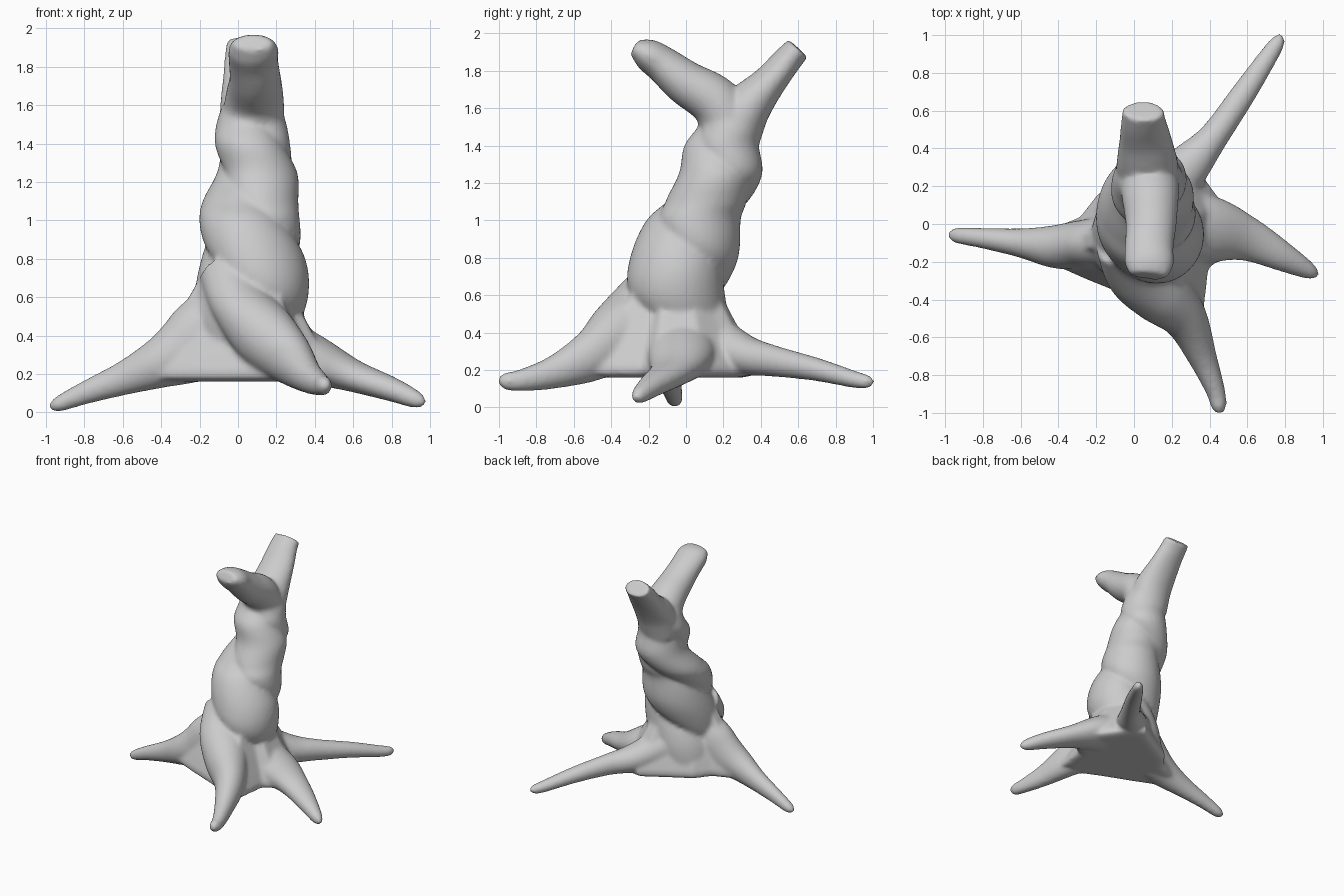
import bpy, bmesh, math
from mathutils import Vector

bm = bmesh.new()


def catmull(rows, steps=6):
    """Smoothly interpolate rows of numbers."""
    out = []
    n = len(rows)
    for i in range(n - 1):
        p0, p1, p2, p3 = rows[max(i - 1, 0)], rows[i], rows[i + 1], rows[min(i + 2, n - 1)]
        for k in range(steps):
            t = k / steps
            out.append([0.5 * (2 * b + (c - a) * t + (2 * a - 5 * b + 4 * c - d) * t * t
                               + (3 * b - a - 3 * c + d) * t ** 3)
                        for a, b, c, d in zip(p0, p1, p2, p3)])
    return out + [list(rows[-1])]


def bridge(rings):
    """Skin a list of closed rings and cap both ends."""
    vr = [[bm.verts.new(p) for p in r] for r in rings]
    n = len(vr[0])
    for a, b in zip(vr, vr[1:]):
        for i in range(n):
            j = (i + 1) % n
            bm.faces.new((a[i], a[j], b[j], b[i]))
    bm.faces.new(vr[0][::-1])
    bm.faces.new(vr[-1])


def limb(rows, n=24):
    """Tapering oval tube; each row is x, y, z, half width, half height."""
    pts = catmull(rows)
    rings = []
    for i, p in enumerate(pts):
        t = (Vector(pts[min(i + 1, len(pts) - 1)][:3]) - Vector(pts[max(i - 1, 0)][:3])).normalized()
        side = t.cross(Vector((0, 0, 1))).normalized()
        up = side.cross(t)
        c = Vector(p[:3])
        rings.append([c + side * p[3] * math.cos(a) - up * p[4] * math.sin(a)
                      for a in (2 * math.pi * k / n for k in range(n))])
    bridge(rings)


# Twisted trunk: two lobes winding round a leaning axis (z, x, y, radius)
axis = [(0.2, 0.03, -0.05, 0.27), (0.4, 0.04, -0.06, 0.28), (0.6, 0.07, -0.06, 0.29),
        (0.8, 0.08, -0.01, 0.285), (1.0, 0.06, 0.04, 0.26), (1.1, 0.065, 0.11, 0.245),
        (1.25, 0.10, 0.185, 0.22), (1.4, 0.075, 0.19, 0.20), (1.5, 0.07, 0.23, 0.18),
        (1.6, 0.07, 0.23, 0.15)]
rings = []
for z, x, y, r in catmull(axis, 8):
    ring = []
    for k in range(96):
        a = 360 * k / 96
        u = 1 - ((270 + (1.1 - z) * 400 - a) % 180) / 180
        rr = r * (0.82 + 0.2 * math.sin(math.pi * u ** 0.85) ** 0.6)
        ring.append((x + rr * math.cos(math.radians(a)), y + rr * math.sin(math.radians(a)), z))
    rings.append(ring)
bridge(rings)

# Webbed base between the roots
outline = [(-0.5, -0.04), (-0.5, -0.2), (-0.25, -0.31), (0, -0.41), (0.22, -0.51), (0.38, -0.5),
           (0.41, -0.24), (0.5, -0.18), (0.5, 0.1), (0.39, 0.25), (0.33, 0.36), (0.2, 0.4),
           (0.0, 0.28), (-0.2, 0.17), (-0.3, 0.04)]
bridge([[(0.04 + (x - 0.04) * s, -0.05 + (y + 0.05) * s, z) for x, y in outline]
        for z, s in ((0.16, 0.8), (0.175, 0.95), (0.22, 0.96), (0.3, 0.88), (0.42, 0.75),
                     (0.55, 0.6), (0.72, 0.42))])

# Left, front, right and back roots
limb([(0.0, -0.1, 0.48, 0.13, 0.2), (-0.15, -0.1, 0.41, 0.14, 0.21), (-0.28, -0.11, 0.32, 0.13, 0.18),
      (-0.42, -0.12, 0.25, 0.115, 0.13), (-0.6, -0.1, 0.175, 0.078, 0.088),
      (-0.8, -0.075, 0.1, 0.055, 0.06), (-0.94, -0.06, 0.04, 0.042, 0.04),
      (-0.98, -0.06, 0.02, 0.015, 0.015)])
limb([(-0.08, -0.1, 0.74, 0.13, 0.13), (0.02, -0.24, 0.56, 0.18, 0.14), (0.14, -0.36, 0.4, 0.17, 0.17),
      (0.27, -0.5, 0.28, 0.12, 0.14), (0.36, -0.7, 0.19, 0.078, 0.09), (0.43, -0.88, 0.145, 0.052, 0.06),
      (0.45, -0.97, 0.14, 0.04, 0.045), (0.455, -1.005, 0.135, 0.015, 0.015)])
limb([(0.15, -0.02, 0.36, 0.2, 0.18), (0.4, -0.03, 0.27, 0.18, 0.13), (0.6, -0.08, 0.19, 0.12, 0.085),
      (0.8, -0.18, 0.12, 0.077, 0.064), (0.93, -0.25, 0.065, 0.045, 0.045),
      (0.975, -0.275, 0.05, 0.015, 0.015)])
limb([(0.1, 0.1, 0.38, 0.15, 0.15), (0.28, 0.3, 0.285, 0.12, 0.11), (0.42, 0.46, 0.25, 0.08, 0.085),
      (0.58, 0.69, 0.205, 0.067, 0.063), (0.72, 0.9, 0.15, 0.05, 0.046),
      (0.765, 0.97, 0.138, 0.037, 0.037), (0.78, 1.005, 0.138, 0.012, 0.012)])

# Forked top: front and back branches with cut ends
limb([(0.075, 0.25, 1.43, 0.165, 0.15), (0.085, 0.17, 1.62, 0.155, 0.14), (0.09, 0.0, 1.735, 0.135, 0.12),
      (0.08, -0.12, 1.83, 0.13, 0.1), (0.08, -0.21, 1.89, 0.13, 0.085), (0.075, -0.275, 1.925, 0.10, 0.045)])
limb([(0.07, 0.25, 1.42, 0.165, 0.14), (0.07, 0.31, 1.58, 0.165, 0.135), (0.06, 0.445, 1.74, 0.14, 0.092),
      (0.05, 0.54, 1.855, 0.12, 0.078), (0.05, 0.6, 1.92, 0.112, 0.07)])

# Fuse everything into one smooth tree
bmesh.ops.recalc_face_normals(bm, faces=bm.faces)
mesh = bpy.data.meshes.new("twisted_tree")
bm.to_mesh(mesh)
bm.free()
tree = bpy.data.objects.new("twisted_tree", mesh)
bpy.context.collection.objects.link(tree)
rm = tree.modifiers.new("fuse", 'REMESH')
rm.mode = 'VOXEL'
rm.voxel_size = 0.014
rm.use_smooth_shade = True
sm = tree.modifiers.new("soften", 'SMOOTH')
sm.factor = 0.5
sm.iterations = 10
